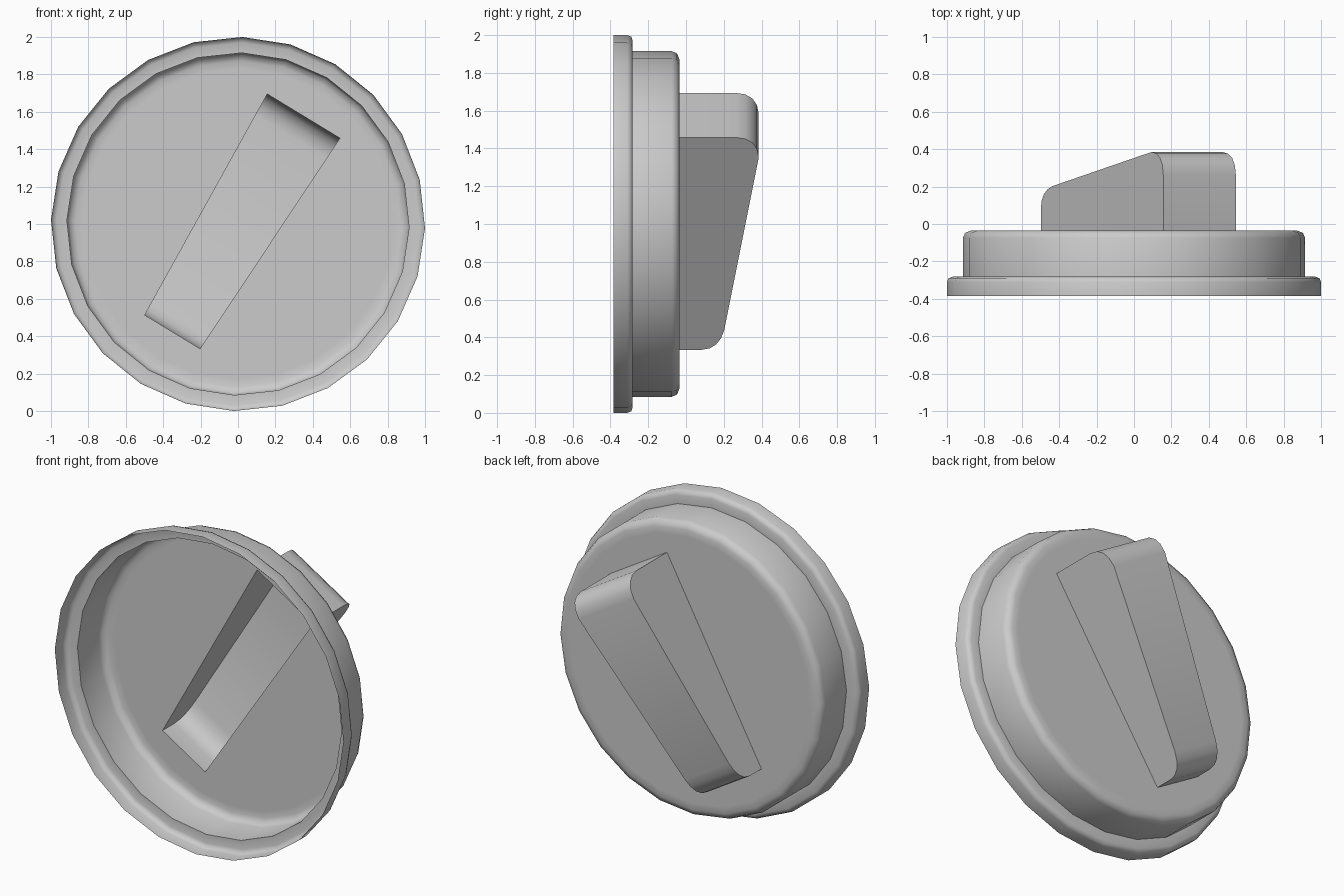
import bpy, bmesh
from math import sin, cos, pi, radians

if "Cube" in bpy.data.objects:
    bpy.data.objects.remove(bpy.data.objects["Cube"])

TURN = radians(31.3)      # knob is turned clockwise seen from the front
FLOOR = -0.035            # y of the cap face
SIDES = 24


def place(u, v, y):
    """u runs along the grip, v across it, y is depth."""
    return (u * sin(TURN) + v * cos(TURN), y, 1 + u * cos(TURN) - v * sin(TURN))


def half_width(u):
    return 0.20 + 0.04 * u


def finish(bm, name):
    bmesh.ops.recalc_face_normals(bm, faces=bm.faces)
    mesh = bpy.data.meshes.new(name)
    bm.to_mesh(mesh)
    bm.free()
    obj = bpy.data.objects.new(name, mesh)
    bpy.context.collection.objects.link(obj)
    bpy.ops.object.select_all(action='DESELECT')
    obj.select_set(True)
    bpy.context.view_layer.objects.active = obj
    bpy.ops.object.shade_smooth_by_angle(angle=radians(50))


# Cap: thin open shell, (radius, y) profile swept round the axis
cap_profile = [(1.0, -0.385), (1.0, -0.31), (0.992, -0.29), (0.97, -0.282),
               (0.915, -0.282), (0.915, -0.075), (0.903, -0.047),
               (0.872, FLOOR), (0.83, FLOOR)]
bm = bmesh.new()
rings = []
for r, y in cap_profile:
    rings.append([bm.verts.new(place(r * cos(2 * pi * i / SIDES),
                                     r * sin(2 * pi * i / SIDES), y))
                  for i in range(SIDES)])
for a, b in zip(rings, rings[1:]):
    for i in range(SIDES):
        j = (i + 1) % SIDES
        bm.faces.new((a[i], a[j], b[j], b[i]))

# Cap face, left open where the hollow grip meets it
E = 0.675
hole = [bm.verts.new(place(u, s * half_width(u), FLOOR))
        for u, s in ((E, -1), (E, 1), (-E, 1), (-E, -1))]
edges = [bm.edges.new((hole[i], hole[(i + 1) % 4])) for i in range(4)]
edges += [bm.edges.get((rings[-1][i], rings[-1][(i + 1) % SIDES])) for i in range(SIDES)]
bmesh.ops.triangle_fill(bm, edges=edges, use_beauty=True, normal=(0, 1, 0))
finish(bm, "cap")

# Grip: hollow tapered wedge with rounded ends, (u, y) side profile
grip_profile = [(E, FLOOR), (E, 0.26), (0.665, 0.315), (0.64, 0.352),
                (0.60, 0.376), (0.545, 0.385), (-0.55, 0.202), (-0.60, 0.186),
                (-0.64, 0.16), (-0.665, 0.125), (-E, 0.08), (-E, FLOOR)]
bm = bmesh.new()
left, right = [[bm.verts.new(place(u, s * half_width(u), y)) for u, y in grip_profile]
               for s in (-1, 1)]
bm.faces.new(left)
bm.faces.new(right[::-1])
for i in range(len(left) - 1):
    bm.faces.new((left[i], right[i], right[i + 1], left[i + 1]))
finish(bm, "grip")
